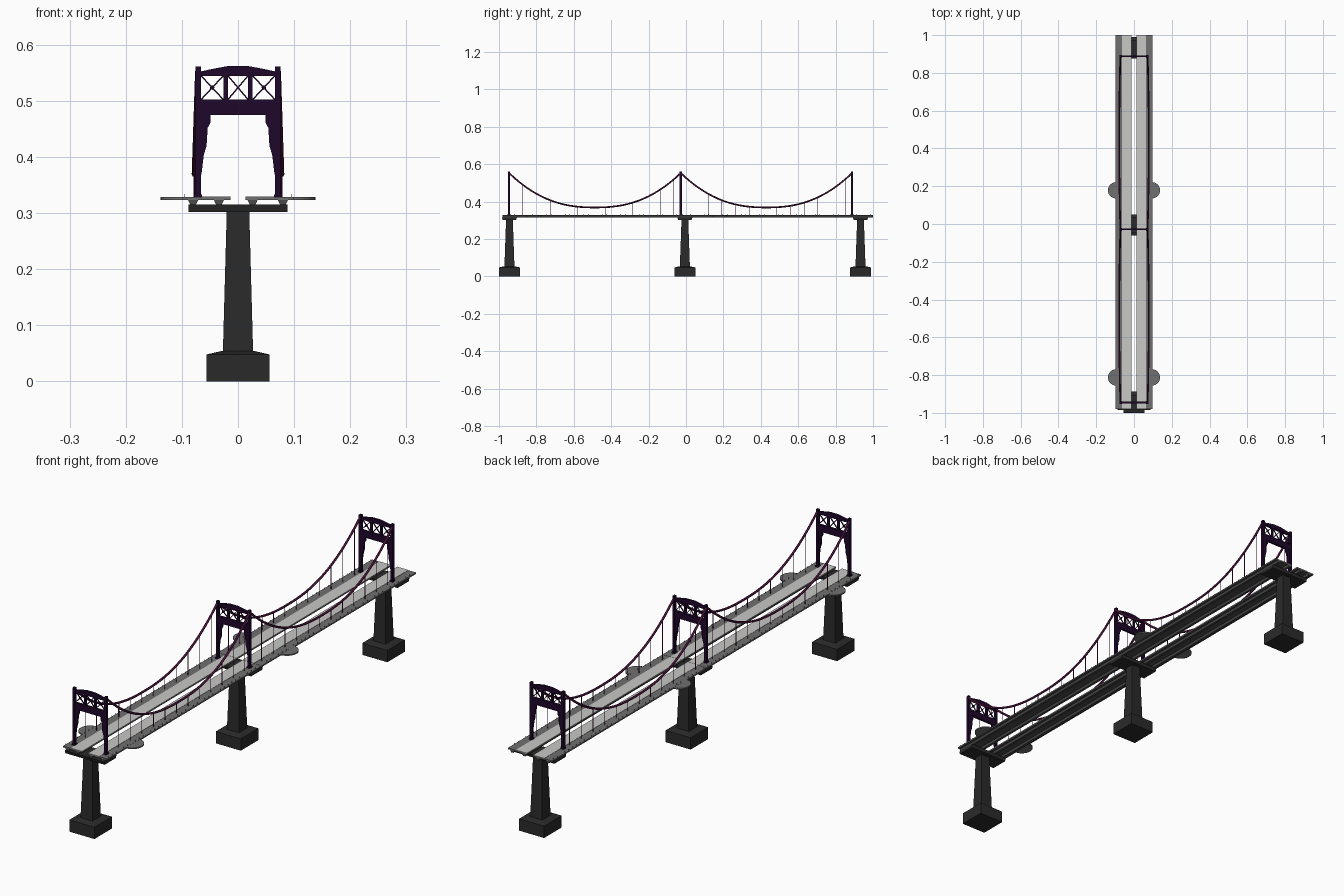
import bpy, bmesh, math
from mathutils import Vector

if "Cube" in bpy.data.objects:
    bpy.data.objects.remove(bpy.data.objects["Cube"])


def material(name, r, g, b):
    m = bpy.data.materials.new(name)
    m.diffuse_color = (r, g, b, 1)
    m.use_nodes = True
    m.node_tree.nodes["Principled BSDF"].inputs["Base Color"].default_value = m.diffuse_color
    return m


CONCRETE = material("dark concrete", 0.023, 0.023, 0.023)
GIRDER = material("girder grey", 0.07, 0.07, 0.07)
WALK = material("walkway grey", 0.16, 0.16, 0.16)
ROAD = material("road light grey", 0.58, 0.58, 0.57)
STEEL = material("dark purple steel", 0.013, 0.002, 0.024)
CABLE = material("wine cable", 0.065, 0.006, 0.04)
HANGER = material("hanger magenta", 0.13, 0.01, 0.10)


def finish(bm, name, *mats):
    bmesh.ops.recalc_face_normals(bm, faces=bm.faces)
    me = bpy.data.meshes.new(name)
    bm.to_mesh(me)
    bm.free()
    for m in mats:
        me.materials.append(m)
    ob = bpy.data.objects.new(name, me)
    bpy.context.collection.objects.link(ob)
    return ob


def box(bm, x0, x1, y0, y1, z0, z1):
    prism(bm, [(x0, z0), (x1, z0), (x1, z1), (x0, z1)], y0, y1)


def prism(bm, pts, y0, y1):
    """Extrude an x-z outline along y."""
    a = [bm.verts.new((x, y0, z)) for x, z in pts]
    b = [bm.verts.new((x, y1, z)) for x, z in pts]
    n = len(pts)
    bm.faces.new(a)
    bm.faces.new(b[::-1])
    for i in range(n):
        bm.faces.new((a[i], b[i], b[(i + 1) % n], a[(i + 1) % n]))


def loft(bm, cy, sections):
    """Stack rectangles (half x, half y, z)."""
    rings = [[bm.verts.new((sx * hx, cy + sy * hy, z))
              for sx, sy in ((-1, -1), (1, -1), (1, 1), (-1, 1))]
             for hx, hy, z in sections]
    bm.faces.new(rings[0])
    bm.faces.new(rings[-1])
    for a, b in zip(rings, rings[1:]):
        for i in range(4):
            j = (i + 1) % 4
            bm.faces.new((a[i], a[j], b[j], b[i]))


def bar(bm, x0, z0, x1, z1, w, y0, y1):
    """Slanted flat bar in the x-z plane."""
    d = Vector((x1 - x0, z1 - z0)).normalized() * w / 2
    prism(bm, [(x0 - d.y, z0 + d.x), (x1 - d.y, z1 + d.x),
               (x1 + d.y, z1 - d.x), (x0 + d.y, z0 - d.x)], y0, y1)


def tube(bm, pts, r, sides=8):
    """Round tube along points that run mainly in y."""
    rings = []
    for i, p in enumerate(pts):
        t = (pts[min(i + 1, len(pts) - 1)] - pts[max(i - 1, 0)]).normalized()
        u = Vector((1, 0, 0))
        v = t.cross(u).normalized()
        rings.append([bm.verts.new(p + r * (math.cos(a) * u + math.sin(a) * v))
                      for a in (2 * math.pi * k / sides for k in range(sides))])
    for a, b in zip(rings, rings[1:]):
        for k in range(sides):
            j = (k + 1) % sides
            bm.faces.new((a[k], a[j], b[j], b[k]))
    bm.faces.new(rings[0])
    bm.faces.new(rings[-1])


# Piers: footing, tapered column and wide cap
for i, y in enumerate((-0.944, -0.006, 0.933)):
    bm = bmesh.new()
    loft(bm, y, [(0.056, 0.056, 0), (0.056, 0.056, 0.048), (0.03, 0.03, 0.054)])
    loft(bm, y, [(0.027, 0.027, 0.05), (0.02, 0.018, 0.304)])
    loft(bm, y, [(0.088, 0.036, 0.302), (0.088, 0.04, 0.315)])
    finish(bm, f"pier_{i + 1}", CONCRETE)

# Deck: two segments, each with two carriageways
for seg, (y0, y1) in enumerate(((-0.98, 0.0095), (0.0105, 1.0))):
    for side, s in (("left", -1), ("right", 1)):
        def span(a, b):
            return (s * a, s * b) if s > 0 else (s * b, s * a)
        tag = f"{side}_{seg + 1}"
        bm = bmesh.new()
        box(bm, *span(0.0135, 0.099), y0, y1, 0.323, 0.3285)
        bmesh.ops.recalc_face_normals(bm, faces=bm.faces)
        for f in bm.faces:
            f.material_index = 1 if f.normal.z < -0.5 else 0
        finish(bm, f"deck_slab_{tag}", WALK, GIRDER)

        bm = bmesh.new()
        box(bm, *span(0.0137, 0.064), y0, y1, 0.327, 0.3295)
        finish(bm, f"road_surface_{tag}", ROAD)

        # Girders under the slab
        bm = bmesh.new()
        for x in ((-0.08, -0.034) if s < 0 else (0.026, 0.08)):
            prism(bm, [(x - 0.009, 0.3235), (x - 0.005, 0.3145),
                       (x + 0.005, 0.3145), (x + 0.009, 0.3235)], y0, y1)
        finish(bm, f"girders_{tag}", GIRDER)

        # Round lookout platform
        bm = bmesh.new()
        bmesh.ops.create_cone(bm, cap_ends=True, segments=32, radius1=0.043,
                              radius2=0.043, depth=0.005)
        bmesh.ops.translate(bm, verts=bm.verts, vec=(s * 0.095, y0 + 0.168, 0.3257))
        finish(bm, f"lookout_{tag}", WALK)

        # Low railing posts
        bm = bmesh.new()
        n = 40
        for k in range(n):
            y = y0 + (k + 0.5) * (y1 - y0) / n
            box(bm, s * 0.096 - 0.0005, s * 0.096 + 0.0005, y - 0.0005, y + 0.0005,
                0.328, 0.334)
        finish(bm, f"railing_{tag}", WALK)

# Towers: posts, brackets, beams and crossed bays
TOWERS = (-0.946, -0.028, 0.888)
for i, y in enumerate(TOWERS):
    bm = bmesh.new()
    f, b = y - 0.004, y + 0.004
    for s in (-1, 1):
        box(bm, s * 0.071 - 0.005, s * 0.071 + 0.005, y - 0.006, y + 0.006, 0.328, 0.561)
        box(bm, s * 0.071 - 0.007, s * 0.071 + 0.007, y - 0.008, y + 0.008, 0.328, 0.333)
        prism(bm, [(s * px, pz) for px, pz in (
            (0.068, 0.48), (0.049, 0.48), (0.049, 0.461), (0.054, 0.452),
            (0.056, 0.42), (0.061, 0.403), (0.065, 0.37), (0.068, 0.36))], f, b)
        box(bm, s * 0.022 - 0.004, s * 0.022 + 0.004, f, b, 0.498, 0.548)
    box(bm, -0.068, 0.068, y - 0.005, y + 0.005, 0.475, 0.502)
    prism(bm, [(-0.068, 0.544), (0.068, 0.544), (0.068, 0.552), (0.045, 0.557),
               (0.018, 0.562), (-0.018, 0.562), (-0.045, 0.557), (-0.068, 0.552)],
          y - 0.005, y + 0.005)
    for x0, x1 in ((-0.067, -0.025), (-0.019, 0.019), (0.025, 0.067)):
        bar(bm, x0, 0.501, x1, 0.546, 0.0025, y - 0.003, y + 0.001)
        bar(bm, x0, 0.546, x1, 0.501, 0.0025, y - 0.001, y + 0.003)
        if abs(x0 + x1) > 0.01:
            c = (x0 + x1) / 2
            prism(bm, [(c + 0.004 * math.cos(a), 0.5235 + 0.004 * math.sin(a))
                       for a in (k * math.pi / 4 for k in range(8))], f, b)
    finish(bm, f"tower_{i + 1}", STEEL)


# Main cables hung between towers, with vertical hangers
def cable_point(s, ya, yb, t):
    k = abs(2 * t - 1) ** 2.4
    return Vector((s * (0.078 - 0.006 * k), ya + (yb - ya) * t, 0.369 + 0.184 * k))


for i, (ya, yb) in enumerate(zip(TOWERS, TOWERS[1:])):
    for side, s in (("left", -1), ("right", 1)):
        bm = bmesh.new()
        tube(bm, [cable_point(s, ya, yb, k / 32) for k in range(33)], 0.0045)
        ob = finish(bm, f"main_cable_{side}_{i + 1}", CABLE)
        for p in ob.data.polygons:
            p.use_smooth = len(p.vertices) == 4
        bm = bmesh.new()
        for k in range(1, 13):
            p = cable_point(s, ya, yb, k / 12.5)
            r = 0.0009
            box(bm, p.x - r, p.x + r, p.y - r, p.y + r, 0.327, p.z)
        finish(bm, f"hangers_{side}_{i + 1}", HANGER)
